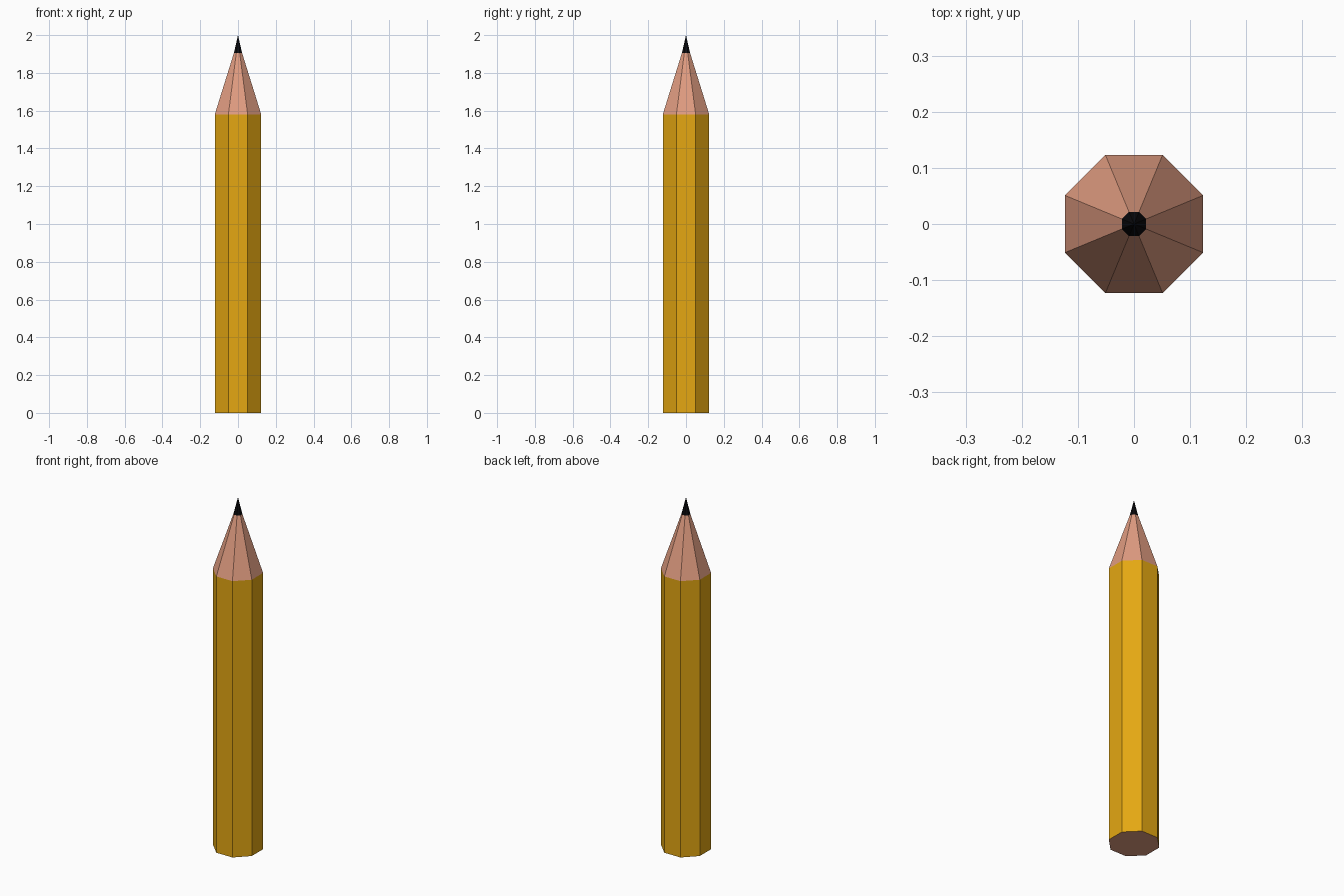
import bpy, bmesh, math

if "Cube" in bpy.data.objects:
    bpy.data.objects.remove(bpy.data.objects["Cube"])

SIDES = 8
APOTHEM = 0.123                                  # half width across flats
CORNER = APOTHEM / math.cos(math.pi / SIDES)


def material(name, rgb):
    m = bpy.data.materials.new(name)
    m.diffuse_color = (*rgb, 1)
    m.use_nodes = True
    m.node_tree.nodes["Principled BSDF"].inputs["Base Color"].default_value = m.diffuse_color
    return m


def make_object(name, bm, mats):
    bmesh.ops.recalc_face_normals(bm, faces=bm.faces)
    me = bpy.data.meshes.new(name)
    bm.to_mesh(me)
    bm.free()
    for m in mats:
        me.materials.append(m)
    ob = bpy.data.objects.new(name, me)
    bpy.context.collection.objects.link(ob)
    return ob


def ring(bm, radius, z):
    step = 2 * math.pi / SIDES
    return [bm.verts.new((radius * math.cos((i + 0.5) * step),
                          radius * math.sin((i + 0.5) * step), z)) for i in range(SIDES)]


def bridge(bm, low, high, index):
    for i in range(SIDES):
        j = (i + 1) % SIDES
        bm.faces.new((low[i], low[j], high[j], high[i])).material_index = index


yellow = material("yellow paint", (0.78, 0.39, 0.006))
wood = material("bare wood", (0.75, 0.335, 0.22))
black = material("black lead", (0.003, 0.003, 0.004))

# Painted body with bare wood end and sharpened cone
bm = bmesh.new()
base = ring(bm, CORNER, 0)
shoulder = ring(bm, CORNER, 1.58)
neck = ring(bm, 0.0235, 1.905)
bm.faces.new(base).material_index = 1
bridge(bm, base, shoulder, 0)
bridge(bm, shoulder, neck, 1)
bm.faces.new(neck).material_index = 1
make_object("pencil_body", bm, [yellow, wood])

# Lead point
bm = bmesh.new()
lead = ring(bm, 0.0235, 1.905)
tip = bm.verts.new((0, 0, 2.0))
for i in range(SIDES):
    bm.faces.new((lead[i], lead[(i + 1) % SIDES], tip))
bm.faces.new(lead)
make_object("lead_point", bm, [black])
